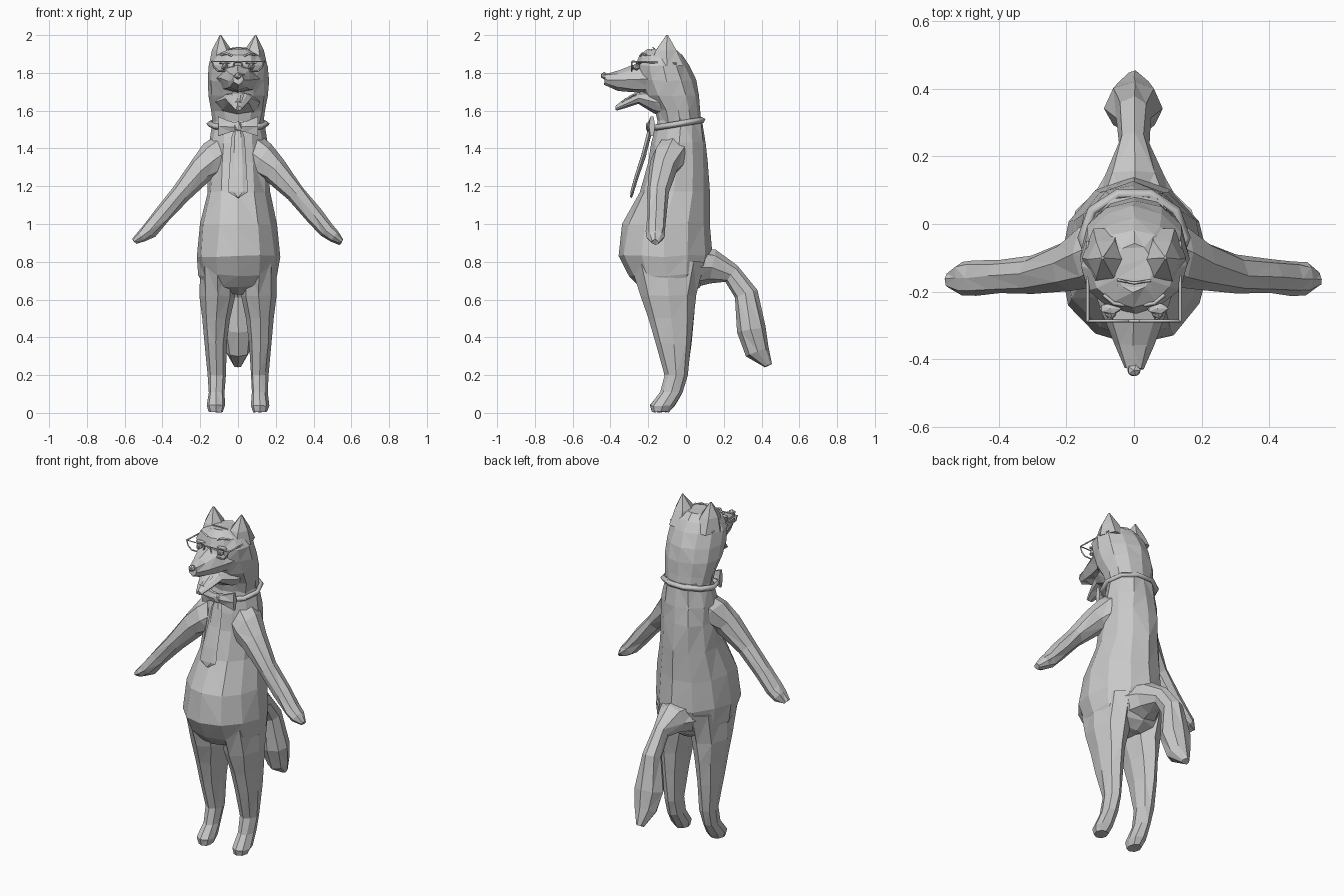
import bpy, bmesh, math, random
from mathutils import Vector

if "Cube" in bpy.data.objects:
    bpy.data.objects.remove(bpy.data.objects["Cube"])

random.seed(4)
fur = bpy.data.materials.new("plain grey")
fur.diffuse_color = (0.58, 0.58, 0.58, 1)
fur.use_nodes = True
fur.node_tree.nodes["Principled BSDF"].inputs["Base Color"].default_value = fur.diffuse_color
X, Y, Z = Vector((1, 0, 0)), Vector((0, 1, 0)), Vector((0, 0, 1))


def finish(name, bm):
    bmesh.ops.recalc_face_normals(bm, faces=bm.faces)
    me = bpy.data.meshes.new(name)
    bm.to_mesh(me)
    bm.free()
    me.materials.append(fur)
    ob = bpy.data.objects.new(name, me)
    bpy.context.collection.objects.link(ob)
    return ob


def loft(name, pts, side, axis=None, n=8, jitter=0.004, sx=1):
    """Rings (x, y, z, radius along side, radius across); faceted skin, closed ends."""
    bm = bmesh.new()
    c = [Vector(p[:3]) for p in pts]
    rings = []
    for i, p in enumerate(pts):
        t = axis or (c[min(i + 1, len(c) - 1)] - c[max(i - 1, 0)]).normalized()
        b = t.cross(side).normalized()
        ring = []
        for k in range(n):
            a = 2 * math.pi * k / n
            v = c[i] + side * p[3] * math.cos(a) + b * p[4] * math.sin(a)
            v += Vector([random.uniform(-jitter, jitter) for _ in range(3)])
            v.x *= sx
            ring.append(bm.verts.new(v))
        rings.append(ring)
    for r, s in zip(rings, rings[1:]):
        for k in range(n):
            m = (k + 1) % n
            bm.faces.new((r[k], r[m], s[m], s[k]))
    bm.faces.new(rings[0])
    bm.faces.new(rings[-1])
    bmesh.ops.triangulate(bm, faces=bm.faces, quad_method='SHORT_EDGE')
    return finish(name, bm)


def stack(name, rows, **kw):
    """Horizontal rings given as (z, half width, front y, back y, centre x)."""
    pts = [(r[4] if len(r) > 4 else 0, (r[2] + r[3]) / 2, r[0], r[1], (r[3] - r[2]) / 2)
           for r in rows]
    return loft(name, pts, X, axis=Z, **kw)


def ball(name, loc, size, sub=1):
    bm = bmesh.new()
    bmesh.ops.create_icosphere(bm, subdivisions=sub, radius=1)
    for v in bm.verts:
        v.co = Vector(loc) + Vector([v.co[i] * size[i] for i in range(3)])
    return finish(name, bm)


def activate(ob):
    bpy.ops.object.select_all(action='DESELECT')
    ob.select_set(True)
    bpy.context.view_layer.objects.active = ob


def wire(name, pts, r, closed=False):
    cu = bpy.data.curves.new(name, 'CURVE')
    cu.dimensions = '3D'
    cu.bevel_depth, cu.bevel_resolution, cu.use_fill_caps = r, 0, True
    sp = cu.splines.new('POLY')
    sp.points.add(len(pts) - 1)
    for p, q in zip(sp.points, pts):
        p.co = (*q, 1)
    sp.use_cyclic_u = closed
    ob = bpy.data.objects.new(name, cu)
    bpy.context.collection.objects.link(ob)
    activate(ob)
    bpy.ops.object.convert(target='MESH')
    ob.data.materials.clear()
    ob.data.materials.append(fur)


# Torso and neck
body = stack("body", [(0.63, .08, -.15, .02), (0.67, .18, -.25, .07), (0.73, .21, -.3, .1),
                      (0.83, .222, -.362, .135), (1.0, .207, -.34, .122),
                      (1.17, .165, -.245, .122), (1.33, .162, -.2, .117),
                      (1.43, .155, -.18, .105), (1.56, .132, -.145, .087)], n=12, jitter=.006)

# Head, muzzle and lower jaw
parts = [
    stack("head", [(1.5, .128, -.14, .085), (1.6, .145, -.16, .073), (1.68, .158, -.22, .066),
                   (1.76, .161, -.255, .052), (1.84, .155, -.264, .015),
                   (1.89, .125, -.245, -.02), (1.925, .06, -.2, -.06)], n=12),
    loft("muzzle", [(0, -.16, 1.77, .13, .08), (0, -.28, 1.768, .09, .073),
                    (0, -.36, 1.758, .057, .052), (0, -.43, 1.768, .03, .027)], X, axis=-Y),
    loft("lower_jaw", [(0, -.1, 1.645, .13, .085), (0, -.17, 1.645, .112, .057),
                       (0, -.25, 1.668, .072, .03), (0, -.32, 1.637, .045, .023),
                       (0, -.37, 1.612, .022, .014)], X, axis=-Y),
    # Tail
    loft("tail", [(0, .03, .77, .15, .11), (0, .14, .772, .09, .092), (0, .24, .735, .045, .055),
                  (0, .317, .63, .054, .062), (0, .345, .44, .086, .079),
                  (0, .38, .325, .066, .066), (0, .435, .25, .02, .02)], X)]

for s, tag in ((-1, "left"), (1, "right")):
    # Legs with feet
    parts.append(stack(tag + "_leg", [
        (.8, .09, -.3, .1, .11), (.62, .094, -.24, .052, .108), (.5, .072, -.2, .04, .115),
        (.37, .06, -.162, .028, .118), (.2, .046, -.112, .008, .113),
        (.11, .042, -.135, -.02, .114), (.04, .05, -.19, -.06, .116),
        (.004, .038, -.18, -.09, .116)], sx=s, jitter=.003))
    # Arms with paws
    parts.append(loft(tag + "_arm", [
        (.04, -.05, 1.4, .1, .1), (.12, -.085, 1.345, .1, .1), (.19, -.12, 1.29, .075, .075),
        (.3, -.15, 1.165, .056, .052), (.4, -.155, 1.05, .05, .047),
        (.47, -.16, .965, .052, .043), (.51, -.162, .935, .05, .035),
        (.548, -.165, .905, .022, .016)], Y, sx=s))
    # Ears
    parts.append(loft(tag + "_ear", [
        (.085, -.1, 1.84, .07, .1), (.085, -.105, 1.92, .052, .062),
        (.093, -.1, 2.0, .004, .005)], X, axis=Z, n=6, jitter=.001, sx=s))
    # Eyes, lids and brows
    ball(tag + "_eye", (s * .07, -.262, 1.832), (.02, .02, .02))
    ball(tag + "_pupil", (s * .07, -.28, 1.832), (.009, .008, .009))
    ball(tag + "_eyelid", (s * .07, -.25, 1.853), (.036, .018, .009))
    wire(tag + "_brow", [(s * .03, -.24, 1.89), (s * .06, -.235, 1.902),
                         (s * .09, -.21, 1.895)], .006)
    # Glasses: rim and temple
    rim = [(.018, 1.86), (.137, 1.86), (.128, 1.83), (.105, 1.81), (.05, 1.81), (.024, 1.83)]
    wire(tag + "_rim", [(s * x, -.287, z) for x, z in rim], .005, True)
    wire(tag + "_temple", [(s * .137, -.287, 1.86), (s * .137, -.05, 1.85)], .005)
    # Bow tie wing
    loft(tag + "_bow_wing", [(.0, -.187, 1.515, .018, .025), (.04, -.187, 1.515, .02, .032),
                             (.105, -.18, 1.517, .016, .06)], Y, axis=X, n=6,
         jitter=.001, sx=s)
wire("glasses_bridge", [(-.02, -.287, 1.858), (.02, -.287, 1.858)], .005)

# Merge the furry parts into one skin
for p in parts:
    m = body.modifiers.new(p.name, 'BOOLEAN')
    m.operation, m.solver, m.object = 'UNION', 'EXACT', p
    activate(body)
    bpy.ops.object.modifier_apply(modifier=m.name)
    bpy.data.objects.remove(p)

loft("tongue", [(0, -.2, 1.7, .03, .008), (0, -.28, 1.682, .03, .008),
                (0, -.34, 1.645, .018, .006)], X, n=6, jitter=.001)
ball("nose", (0, -.433, 1.785), (.022, .02, .02))

# Forehead wrinkles
for i in range(3):
    y, z = -.175 - i * .017, 1.934 - i * .012
    wire("wrinkle", [(-.05, y + .01, z - .008), (0, y, z), (.05, y + .008, z - .006)], .004)

# Collar ring, tilted up at the back
ring = [(.152 * math.cos(a), -.04 + .135 * math.sin(a), 1.53 + .022 * math.sin(a))
        for a in [2 * math.pi * k / 10 for k in range(10)]]
wire("collar", ring, .016, True)

# Bow knot and long tie
ball("bow_knot", (0, -.195, 1.515), (.026, .02, .032))
loft("tie", [(0, -.19, 1.5, .02, .014), (0, -.2, 1.46, .035, .014), (0, -.225, 1.36, .042, .014),
             (0, -.262, 1.25, .048, .012), (0, -.285, 1.17, .053, .01),
             (0, -.291, 1.14, .006, .006)], X, n=6, jitter=.001)
